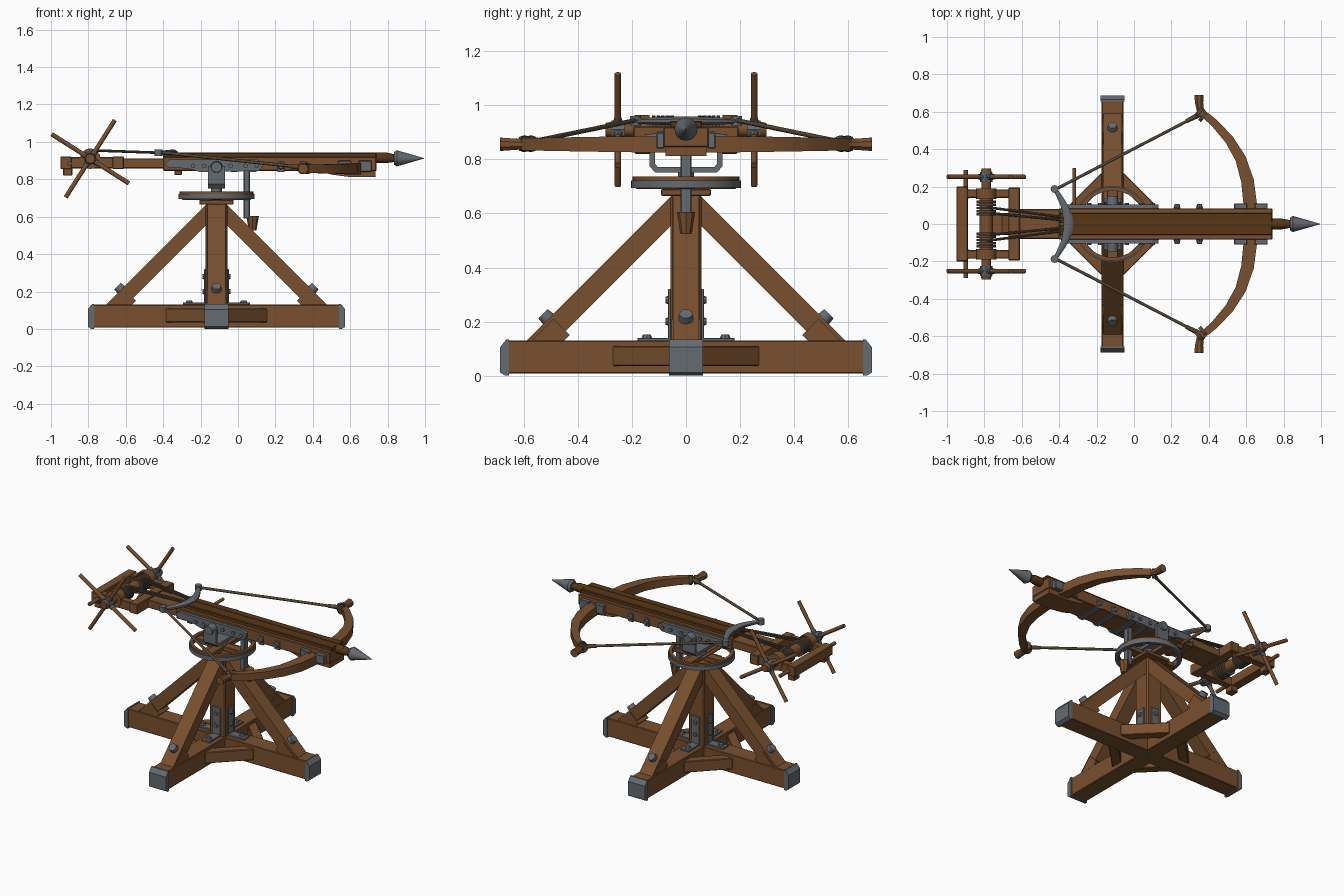
import bpy, bmesh, math
from mathutils import Vector, Matrix

if "Cube" in bpy.data.objects:
    bpy.data.objects.remove(bpy.data.objects["Cube"])


def material(name, rgb):
    m = bpy.data.materials.new(name)
    m.use_nodes = True
    m.diffuse_color = (*rgb, 1)
    m.node_tree.nodes["Principled BSDF"].inputs["Base Color"].default_value = (*rgb, 1)
    return m


WOOD = material("oak wood", (0.19, 0.08, 0.028))
DARK = material("dark wood", (0.095, 0.037, 0.008))
STEEL = material("grey steel", (0.13, 0.145, 0.16))
ROPE = material("hemp rope", (0.09, 0.062, 0.035))
CX = -0.115  # stand axis
I = Matrix()


def finish(name, bm, mat, smooth=False):
    bmesh.ops.recalc_face_normals(bm, faces=bm.faces)
    me = bpy.data.meshes.new(name)
    bm.to_mesh(me)
    bm.free()
    me.materials.append(mat)
    ob = bpy.data.objects.new(name, me)
    bpy.context.collection.objects.link(ob)
    if smooth:
        bpy.ops.object.select_all(action='DESELECT')
        ob.select_set(True)
        bpy.context.view_layer.objects.active = ob
        bpy.ops.object.shade_smooth_by_angle(angle=math.radians(40))
    return ob


def box(name, x, y, z, mat=WOOD, m=I, bevel=0.004):
    bm = bmesh.new()
    size = [b - a for a, b in (x, y, z)]
    mid = [(a + b) / 2 for a, b in (x, y, z)]
    bmesh.ops.create_cube(bm, size=1, matrix=Matrix.Translation(mid) @ Matrix.Diagonal((*size, 1)))
    if bevel:
        bmesh.ops.bevel(bm, geom=bm.edges[:], offset=min(bevel, min(size) / 4), segments=1, affect='EDGES')
    bm.transform(m)
    return finish(name, bm, mat)


def rod(name, a, b, r, mat, r2=None, sides=12, m=I):
    a, b = Vector(a), Vector(b)
    d = b - a
    bm = bmesh.new()
    bmesh.ops.create_cone(bm, cap_ends=True, segments=sides, radius1=r, radius2=r if r2 is None else r2, depth=d.length)
    bm.transform(m @ Matrix.Translation((a + b) / 2) @ d.to_track_quat('Z', 'Y').to_matrix().to_4x4())
    return finish(name, bm, mat, smooth=sides > 8)


def prism(name, pts, y, mat=WOOD, m=I):
    """Extrude an xz profile from y[0] to y[1]."""
    bm = bmesh.new()
    f = bm.faces.new([bm.verts.new((px, y[0], pz)) for px, pz in pts])
    r = bmesh.ops.extrude_face_region(bm, geom=[f])
    bmesh.ops.translate(bm, vec=(0, y[1] - y[0], 0), verts=[v for v in r["geom"] if isinstance(v, bmesh.types.BMVert)])
    bm.transform(m)
    return finish(name, bm, mat)


def sweep(name, path, mat, sides=0):
    """Sweep along (point, half width in plan, half height): rectangle, or ellipse when sides > 0."""
    bm = bmesh.new()
    rings = []
    n = sides or 4
    for i, (p, w, h) in enumerate(path):
        t = (path[min(i + 1, len(path) - 1)][0] - path[max(i - 1, 0)][0]).normalized()
        side = t.cross(Vector((0, 0, 1))).normalized()
        up = side.cross(t)
        k = 1 if sides else math.sqrt(2)
        angs = [(j + 0.5) * math.tau / n for j in range(n)]
        rings.append([bm.verts.new(p + side * w * k * math.cos(q) + up * h * k * math.sin(q)) for q in angs])
    for a, b in zip(rings, rings[1:]):
        for j in range(n):
            bm.faces.new((a[j], a[(j + 1) % n], b[(j + 1) % n], b[j]))
    bm.faces.new(rings[0])
    bm.faces.new(rings[-1])
    return finish(name, bm, mat, smooth=True)


def ring(name, r_in, r_out, z, mat, m=I, n=40):
    bm = bmesh.new()
    prof = [(r_in, z[0]), (r_out, z[0]), (r_out, z[1]), (r_in, z[1])]
    vs = [bm.verts.new((r, 0, h)) for r, h in prof]
    es = [bm.edges.new((vs[i], vs[(i + 1) % 4])) for i in range(4)]
    bmesh.ops.spin(bm, geom=es + vs, axis=(0, 0, 1), cent=(0, 0, 0), angle=math.tau, steps=n, use_merge=True)
    bmesh.ops.remove_doubles(bm, verts=bm.verts, dist=1e-5)
    bm.transform(m)
    return finish(name, bm, mat, smooth=True)


# Stand: four identical arms around the post
for k in range(4):
    m = Matrix.Translation((CX, 0, 0)) @ Matrix.Rotation(k * math.pi / 2, 4, 'Z')
    box("base_beam", (0, 0.66), (-0.058, 0.058), (0.007, 0.13), m=m)
    prism("beam_cap", [(0.655, 0), (0.67, 0), (0.688, 0.012), (0.688, 0.105), (0.665, 0.134), (0.655, 0.134)],
          (-0.063, 0.063), STEEL, m)
    prism("diagonal_strut", [(0.04, 0.57), (0.04, 0.68), (0.59, 0.13), (0.48, 0.13)], (-0.048, 0.048), m=m)
    prism("strut_cheek", [(0.43, 0.15), (0.49, 0.21), (0.57, 0.13), (0.45, 0.13)], (-0.054, 0.054), m=m)
    rod("strut_bolt", (0.5, 0, 0.2), (0.529, 0, 0.229), 0.029, STEEL, 0.024, m=m)
    box("bracket_foot", (0.055, 0.18), (-0.03, 0.03), (0.128, 0.14), STEEL, m, 0.002)
    box("bracket_upright", (0.054, 0.066), (-0.03, 0.03), (0.13, 0.32), STEEL, m, 0.002)
    rod("bracket_foot_bolt", (0.145, 0, 0.138), (0.145, 0, 0.152), 0.02, STEEL, 0.014, 8, m)
    for z in (0.2, 0.28):
        rod("bracket_post_bolt", (0.064, 0, z), (0.076, 0, z), 0.016, STEEL, 0.012, 8, m)
    prism("floor_brace", [(0.058, 0.035), (0.27, 0.035), (0.27, 0.11), (0.058, 0.11)], (-0.001, 0.001), m=m).hide_render = True
    bpy.data.objects.remove(bpy.context.collection.objects[-1])
    d = m @ Matrix.Rotation(math.pi / 4, 4, 'Z')
    box("floor_brace", (0.175, 0.235), (-0.15, 0.15), (0.035, 0.11), m=d)

box("post", (CX - 0.058, CX + 0.058), (-0.058, 0.058), (0.01, 0.67), bevel=0.008)
box("post_cap", (CX - 0.092, CX + 0.092), (-0.092, 0.092), (0.665, 0.69))

# Turntable ring and yoke
c = Matrix.Translation((CX, 0, 0))
ring("turntable_band", 0.18, 0.204, (0.695, 0.722), STEEL, c)
ring("turntable_rim", 0.178, 0.198, (0.72, 0.736), WOOD, c)
box("turntable_bar_long", (CX - 0.185, CX + 0.185), (-0.03, 0.03), (0.69, 0.72))
box("turntable_bar_cross", (CX - 0.03, CX + 0.03), (-0.185, 0.185), (0.69, 0.72))
rod("yoke_pivot", (CX, 0, 0.685), (CX, 0, 0.77), 0.03, STEEL)
yoke = [(-0.135, 0.87), (-0.135, 0.775), (-0.115, 0.752), (0.115, 0.752), (0.135, 0.775), (0.135, 0.87),
        (0.115, 0.87), (0.115, 0.785), (0.105, 0.772), (-0.105, 0.772), (-0.115, 0.785), (-0.115, 0.87)]
prism("yoke", yoke, (-0.045, 0.045), STEEL, c @ Matrix.Rotation(math.pi / 2, 4, 'Z'))

# Stock, rail and bolt
box("stock_rear", (-0.67, -0.38), (-0.08, 0.08), (0.858, 0.912))
box("stock", (-0.4, 0.74), (-0.083, 0.083), (0.845, 0.92))
prism("nose_block", [(0.42, 0.85), (0.5, 0.825), (0.6, 0.812), (0.735, 0.812), (0.735, 0.85)], (-0.075, 0.075))
for s in (1, -1):
    box("rail", (-0.4, 0.74), (0.034 * s - 0.026, 0.034 * s + 0.026), (0.915, 0.943), DARK)
rod("bolt_shaft", (-0.36, 0, 0.915), (0.79, 0, 0.915), 0.029, DARK)
rod("bolt_neck", (0.79, 0, 0.915), (0.85, 0, 0.912), 0.029, DARK, 0.018)
rod("bolt_socket", (0.835, 0, 0.912), (0.85, 0, 0.912), 0.034, STEEL, 0.043, 16)
rod("bolt_head", (0.85, 0, 0.912), (0.995, 0, 0.912), 0.043, STEEL, 0.001, 16)

# Steel fittings, both sides of the stock
plate = [(-0.39, 0.88), (-0.37, 0.905), (-0.22, 0.905), (0.1, 0.905), (0.13, 0.89), (0.13, 0.865),
         (0.11, 0.845), (-0.2, 0.838), (-0.27, 0.858), (-0.37, 0.862)]
for s in (1, -1):
    prism("side_plate", plate, sorted((0.08 * s, 0.103 * s)), STEEL)
    rod("trunnion", (CX, 0.09 * s, 0.865), (CX, 0.15 * s, 0.865), 0.034, STEEL, 0.028, 16)
    for x in (-0.24, -0.18, -0.04, 0.04, 0.1):
        rod("plate_rivet", (x, 0.1 * s, 0.872), (x, 0.112 * s, 0.872), 0.012, STEEL, sides=8)
    for x in (0.23, 0.35):
        rod("band_bolt", (x, 0.085 * s, 0.87), (x, 0.108 * s, 0.87), 0.018, STEEL, 0.013, 8)
    for x in (0.57, 0.68):
        box("bow_bracket", (x - 0.035, x + 0.035), sorted((0.08 * s, 0.11 * s)), (0.84, 0.9), STEEL)
for x in (-0.02, 0.08, 0.23, 0.35):
    box("stock_band", (x - 0.018, x + 0.018), (-0.089, 0.089), (0.838, 0.895), STEEL, bevel=0.002)

# Aiming handle and trigger lever
box("aim_bar", (0.03, 0.064), (-0.02, 0.02), (0.59, 0.85), STEEL)
box("aim_foot", (0.03, 0.09), (-0.02, 0.02), (0.59, 0.605), STEEL)
rod("aim_handle", (0.078, 0, 0.525), (0.078, 0, 0.605), 0.02, WOOD, 0.034, 8)
box("trigger_block", (-0.34, -0.3), (-0.06, 0.06), (0.822, 0.86))
rod("trigger_lever", (-0.32, 0.05, 0.85), (-0.32, 0.3, 0.85), 0.01, WOOD)

# Bow: one tapering limb swept across, flared tips
half = [(0.625, 0, 0.036), (0.622, 0.1, 0.036), (0.607, 0.23, 0.034), (0.57, 0.35, 0.029),
        (0.51, 0.45, 0.025), (0.43, 0.54, 0.021), (0.365, 0.595, 0.018)]
full = [(x, -y, w) for x, y, w in half[:0:-1]] + half
sweep("bow", [(Vector((x, y, 0.856)), w, 0.014 + w * 0.45) for x, y, w in full], WOOD)
for s in (1, -1):
    tip = [(0.375, 0.585, 0.018), (0.353, 0.615, 0.021), (0.348, 0.65, 0.024), (0.348, 0.689, 0.027)]
    sweep("bow_tip", [(Vector((x, y * s, 0.856)), w, w) for x, y, w in tip], WOOD, 8)
    for off in (-0.012, 0.012):
        rod("string_knot", (0.365 + off, (0.58 - off) * s, 0.858), (0.35 + off, (0.592 - off) * s, 0.858), 0.03, ROPE)
    # String, claw eye and draw ropes
    rod("bow_string", (0.36, 0.59 * s, 0.862), (-0.42, 0.185 * s, 0.945), 0.0085, ROPE, sides=10)
    rod("string_whipping", (0.36, 0.59 * s, 0.862), (0.28, 0.55 * s, 0.87), 0.015, ROPE, 0.011)
    rod("claw_eye", (-0.425, 0.187 * s, 0.925), (-0.425, 0.187 * s, 0.96), 0.021, STEEL)
    for y in (0.02, 0.035):
        rod("draw_rope", (-0.37, y * s, 0.94), (-0.79, (y * 2 + 0.02) * s, 0.955), 0.007, ROPE, sides=8)
claw = [(Vector((-0.425 + 0.075 * math.cos(t * math.pi / 2), 0.19 * t, 0.942)),
         0.03 - 0.019 * abs(t), 0.019 - 0.008 * abs(t)) for t in [i / 6 - 1 for i in range(13)]]
sweep("draw_claw", claw, STEEL, 8)

# Windlass frame, drum and cranks
WX, WZ = -0.79, 0.91
box("frame_rear_bar", (-0.95, -0.89), (-0.2, 0.2), (0.855, 0.922))
box("frame_front_bar", (-0.672, -0.61), (-0.195, 0.195), (0.855, 0.922))
rod("tie_rod", (-0.9, -0.29, 0.885), (-0.9, 0.29, 0.885), 0.012, WOOD)
rod("drum", (WX, -0.15, WZ), (WX, 0.15, WZ), 0.036, WOOD, sides=16)
rod("axle", (WX, -0.295, WZ), (WX, 0.295, WZ), 0.026, WOOD)
for s in (1, -1):
    box("frame_side", (-0.9, -0.65), sorted((0.14 * s, 0.185 * s)), (0.858, 0.918))
    rod("bearing", (WX, 0.135 * s, WZ), (WX, 0.19 * s, WZ), 0.055, WOOD, sides=16)
    box("frame_foot", (-0.935, -0.885), sorted((0.13 * s, 0.19 * s)), (0.82, 0.86))
    for j in range(5):
        y = (0.045 + j * 0.017) * s
        rod("rope_coil", (WX, y, WZ), (WX, y + 0.013 * s, WZ), 0.052, ROPE, sides=16)
    rod("crank_hub", (WX, 0.225 * s, WZ), (WX, 0.275 * s, WZ), 0.034, STEEL, sides=8)
    rod("axle_end", (WX, 0.275 * s, WZ), (WX, 0.298 * s, WZ), 0.03, WOOD, 0.024)
    for k in range(4):
        a = math.radians(57.5 + 90 * k)
        u = Vector((math.cos(a), 0, math.sin(a)))
        hub = Vector((WX, 0.252 * s, WZ))
        rod("crank_spoke", hub, hub + u * 0.245, 0.012, WOOD)
        rod("spoke_socket", hub, hub + u * 0.05, 0.018, STEEL, 0.015, 8)
